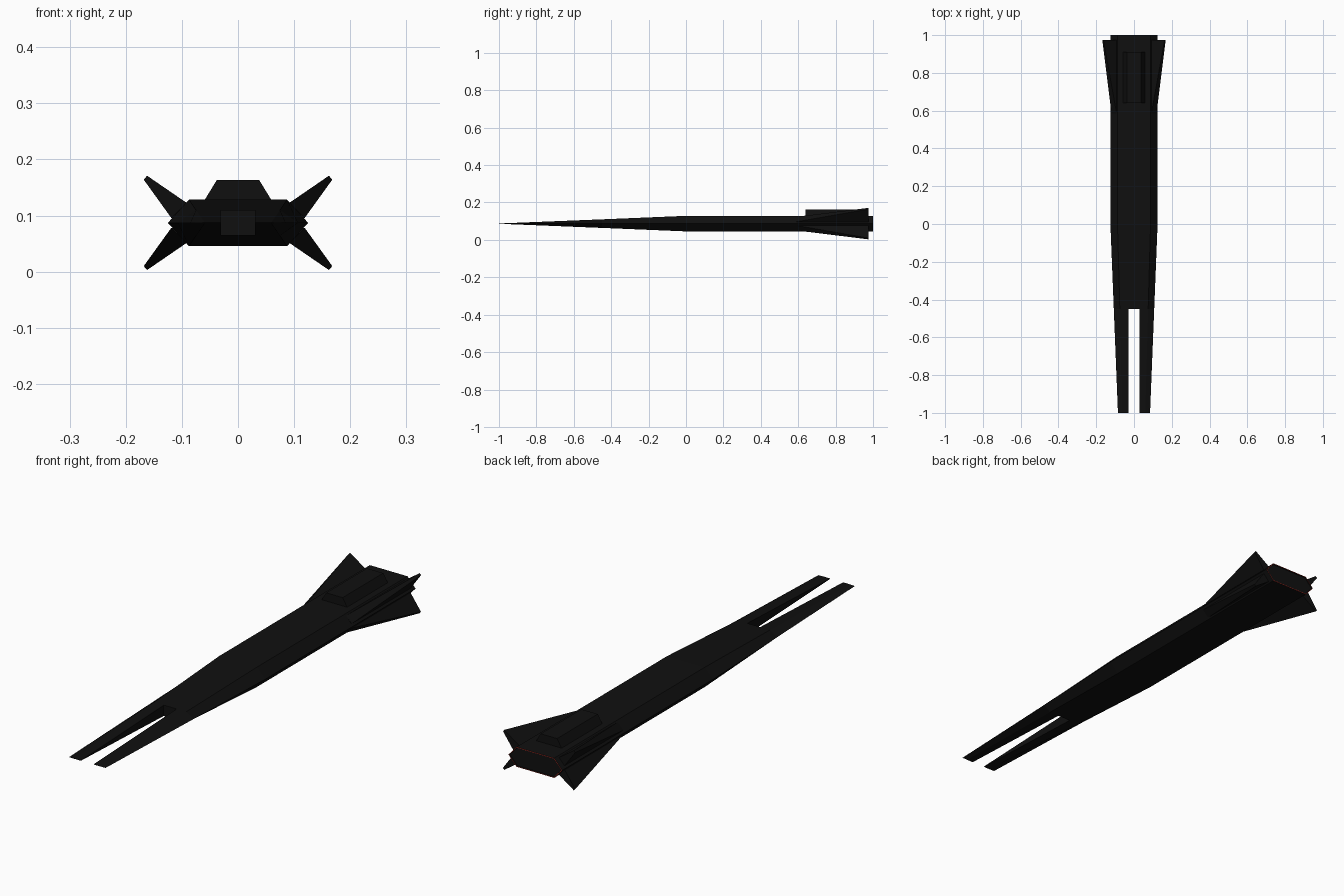
import bpy
import bmesh

cube = bpy.data.objects.get("Cube")
if cube:
    bpy.data.objects.remove(cube, do_unlink=True)

MID = 0.087          # height of the hull's widest line
HALF_H = 0.0415      # half thickness of the hull
SLOT = 0.03          # half width of the nose slot
SLOT_END = -0.45


def material(name, color):
    m = bpy.data.materials.new(name)
    m.use_nodes = True
    m.diffuse_color = (*color, 1)
    m.node_tree.nodes["Principled BSDF"].inputs["Base Color"].default_value = (*color, 1)
    return m


black = material("hull black", (0.005, 0.005, 0.005))
red = material("engine rim red", (0.5, 0.03, 0.02))


def loft(name, sections, mats=(black,), caps=(True, True), finish=None):
    """Join rings of (x, y, z) points into a flat-shaded solid."""
    bm = bmesh.new()
    rings = [[bm.verts.new(p) for p in s] for s in sections]
    for a, b in zip(rings, rings[1:]):
        for i in range(len(a)):
            j = (i + 1) % len(a)
            bm.faces.new((a[i], a[j], b[j], b[i]))
    if caps[0]:
        bm.faces.new(rings[0][::-1])
    if caps[1]:
        bm.faces.new(rings[-1])
    bmesh.ops.recalc_face_normals(bm, faces=bm.faces)
    if finish:
        finish(bm)
    mesh = bpy.data.meshes.new(name)
    bm.to_mesh(mesh)
    bm.free()
    for m in mats:
        mesh.materials.append(m)
    obj = bpy.data.objects.new(name, mesh)
    bpy.context.collection.objects.link(obj)
    return obj


def hull_size(y):
    """Outer half width, flat half width and half thickness along the hull."""
    t = max(0.0, -y)
    wide = 0.125 - 0.04 * t
    return wide, wide * 0.7, max(HALF_H * (1 - t), 0.0008)


def hull_ring(y):
    w, f, h = hull_size(y)
    return [(x, y, MID + z) for x, z in
            ((w, 0), (f, h), (-f, h), (-w, 0), (-f, -h), (f, -h))]


def prong_ring(y, side):
    w, f, h = hull_size(y)
    return [(side * x, y, MID + z) for x, z in
            ((SLOT, h), (f, h), (w, 0), (f, -h), (SLOT, -h))]


# Engine end: thin red rim around a dark, slightly sunken panel
def engine_end(bm):
    back = max(bm.faces, key=lambda f: f.calc_center_median().y)
    rim = bmesh.ops.inset_region(bm, faces=[back], thickness=0.003)["faces"]
    for f in rim:
        f.material_index = 1
    bmesh.ops.inset_region(bm, faces=[back], thickness=0.001, depth=-0.004)


loft("hull", [hull_ring(y) for y in (SLOT_END, 0, 1)], (black, red), finish=engine_end)

# Split nose
for side, label in ((1, "left"), (-1, "right")):
    loft(f"{label}_nose_prong", [prong_ring(y, side) for y in (SLOT_END, -1)],
         caps=(False, True))

# Raised deck block
loft("deck_block", [[(x, y, z) for x, z in
                     ((0.06, 0.127), (0.038, 0.163), (-0.038, 0.163), (-0.06, 0.127))]
                    for y in (0.64, 0.91)])

# Four swept fins growing out of the hull's sloped sides
ROOT_IN, ROOT_OUT = (0.092, 0.036), (0.119, 0.009)
TIP_IN, TIP_OUT = (0.162, 0.084), (0.168, 0.077)
BURIED = (0.085, 0.01)
for side, s_name in ((1, "left"), (-1, "right")):
    for up, u_name in ((1, "upper"), (-1, "lower")):
        def ring(y, points):
            return [(side * x, y, MID + up * z) for x, z in points]
        loft(f"{u_name}_{s_name}_fin", [
            ring(0.585, (BURIED, ROOT_IN, ROOT_IN, ROOT_OUT, ROOT_OUT)),
            ring(0.975, (BURIED, ROOT_IN, TIP_IN, TIP_OUT, ROOT_OUT))])
